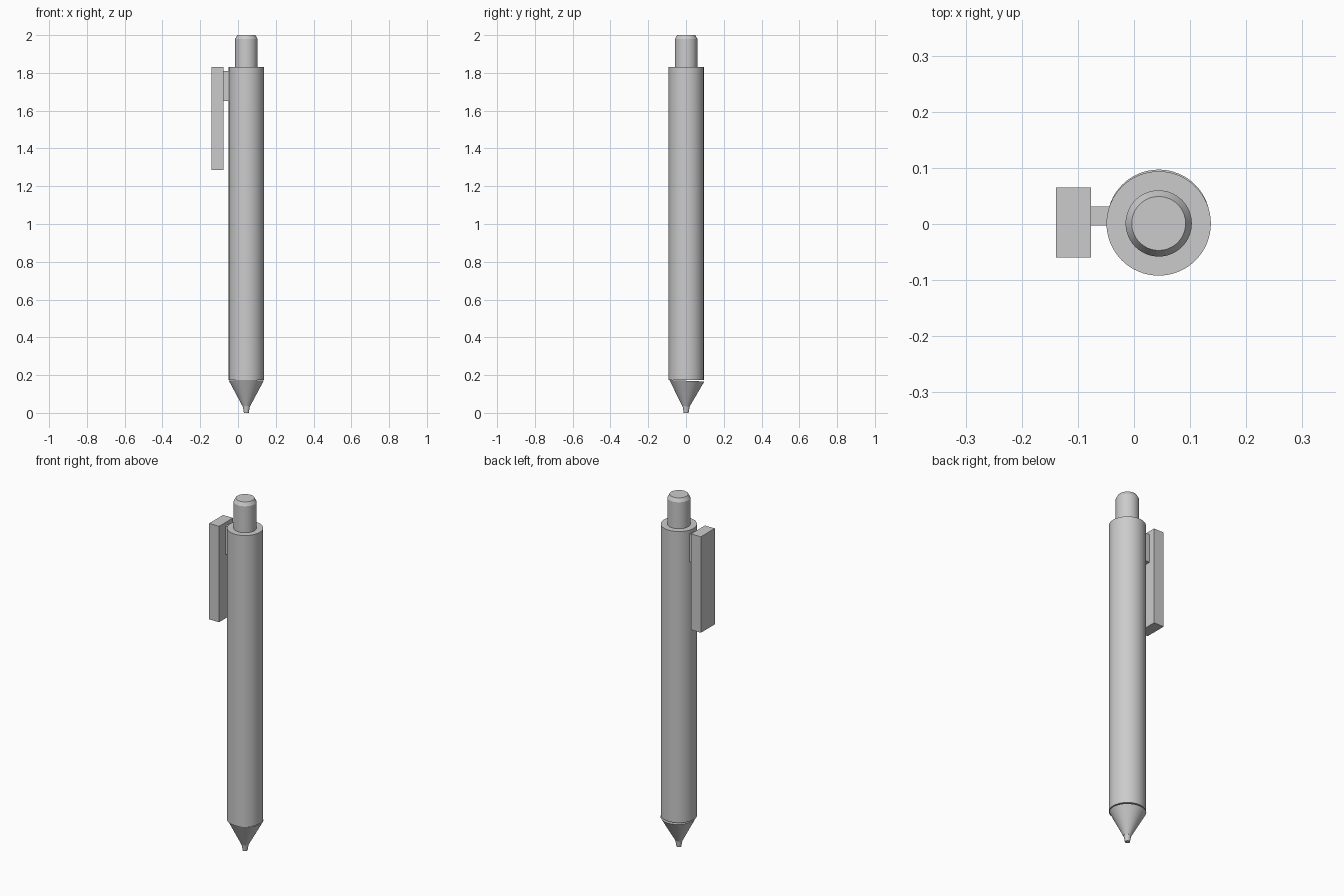
import bpy
import bmesh
import math
from mathutils import Vector

old = bpy.data.objects.get("Cube")
if old:
    bpy.data.objects.remove(old, do_unlink=True)

AXIS = Vector((0.044, 0.001, 0))  # centre line of the barrel
SIDES = 64

grey = bpy.data.materials.new("plain grey")
grey.use_nodes = True
COLOUR = (0.6, 0.6, 0.6, 1)
grey.diffuse_color = COLOUR
grey.node_tree.nodes["Principled BSDF"].inputs["Base Color"].default_value = COLOUR


def add_object(name, bm, location):
    bmesh.ops.recalc_face_normals(bm, faces=bm.faces)
    mesh = bpy.data.meshes.new(name)
    bm.to_mesh(mesh)
    bm.free()
    mesh.materials.append(grey)
    obj = bpy.data.objects.new(name, mesh)
    obj.location = location
    bpy.context.collection.objects.link(obj)
    return obj


def turned(name, profile, z):
    """Closed solid of revolution from (radius, height) pairs, bottom to top."""
    bm = bmesh.new()
    rings = []
    for radius, height in profile:
        angles = [math.tau * i / SIDES for i in range(SIDES)]
        rings.append([bm.verts.new((radius * math.cos(a), radius * math.sin(a), height))
                      for a in angles])
    for low, high in zip(rings, rings[1:]):
        for i in range(SIDES):
            j = (i + 1) % SIDES
            bm.faces.new((low[i], low[j], high[j], high[i]))
    bm.faces.new(rings[0])
    bm.faces.new(rings[-1])
    obj = add_object(name, bm, AXIS + Vector((0, 0, z)))
    bpy.ops.object.select_all(action="DESELECT")
    obj.select_set(True)
    bpy.context.view_layer.objects.active = obj
    bpy.ops.object.shade_smooth_by_angle(angle=math.radians(25))
    return obj


def block(name, low, high):
    low, high = Vector(low), Vector(high)
    bm = bmesh.new()
    bmesh.ops.create_cube(bm, size=1)
    bmesh.ops.scale(bm, vec=high - low, verts=bm.verts)
    return add_object(name, bm, (low + high) / 2)


# Barrel and chamfered push button
turned("barrel", [(0.093, 0), (0.093, 1.655)], 0.175)
turned("push_button", [(0.059, 0), (0.059, 0.16), (0.048, 0.18)], 1.82)

# Nose cone sits very slightly askew, leaving a fine gap at the back
nose = turned("nose_cone", [(0.02, -0.135), (0.092, 0)], 0.17)
nose.rotation_euler.x = math.radians(-2.2)
nose.location.y += 0.004
turned("writing_tip", [(0.013, 0), (0.019, 0.037)], 0)

# Pocket clip and the bridge joining it to the barrel
block("pocket_clip", (-0.139, -0.06, 1.285), (-0.077, 0.065, 1.83))
block("clip_bridge", (-0.08, -0.003, 1.65), (-0.045, 0.031, 1.81))
